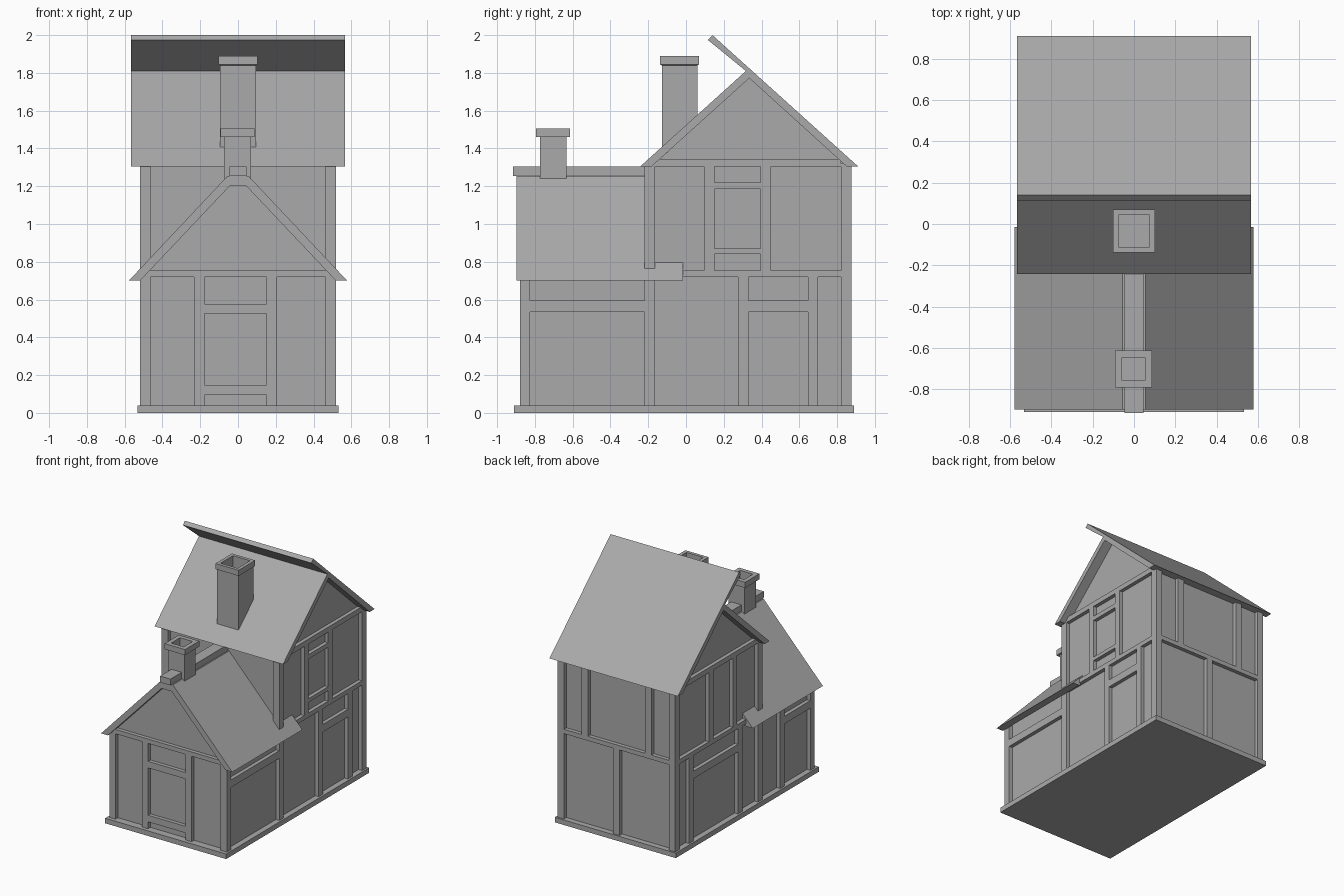
import bpy, bmesh

old = bpy.data.objects.get("Cube")
if old:
    bpy.data.objects.remove(old, do_unlink=True)

grey = bpy.data.materials.new("plain_grey")
grey.use_nodes = True
grey.diffuse_color = (0.4, 0.4, 0.4, 1)
grey.node_tree.nodes["Principled BSDF"].inputs["Base Color"].default_value = (0.4, 0.4, 0.4, 1)


def finish(name, bm):
    bmesh.ops.recalc_face_normals(bm, faces=bm.faces)
    mesh = bpy.data.meshes.new(name)
    bm.to_mesh(mesh)
    bm.free()
    mesh.materials.append(grey)
    obj = bpy.data.objects.new(name, mesh)
    bpy.context.scene.collection.objects.link(obj)


def prism(name, points, start, end, axis):
    """Extrude a profile (u, z) along the x or y axis."""
    bm = bmesh.new()
    place = (lambda u, z: (start, u, z)) if axis == "x" else (lambda u, z: (u, start, z))
    face = bm.faces.new([bm.verts.new(place(u, z)) for u, z in points])
    moved = bmesh.ops.extrude_face_region(bm, geom=[face])["geom"]
    step = (end - start, 0, 0) if axis == "x" else (0, end - start, 0)
    bmesh.ops.translate(bm, vec=step, verts=[v for v in moved if isinstance(v, bmesh.types.BMVert)])
    finish(name, bm)


def box(name, x, y, z):
    corners = [(x[0], z[0]), (x[1], z[0]), (x[1], z[1]), (x[0], z[1])]
    prism(name, corners, y[0], y[1], "y")


def timber(name, side, u, z):
    """Beam on one side of the house, u running along that side."""
    deep = 0.055
    if side == "front":
        box(name, u, (-0.88, -0.88 + deep), z)
    elif side == "back":
        box(name, u, (0.876 - deep, 0.876), z)
    elif side == "right":
        box(name, (0.518 - deep, 0.518), u, z)
    else:
        box(name, (-0.518, -0.518 + deep), u, z)


def chimney(name, cx, cy, rings):
    """Square rings of (half x, half y, z) joined into a hollow stack."""
    bm = bmesh.new()
    loops = []
    for hx, hy, z in rings:
        loops.append([bm.verts.new((cx + sx * hx, cy + sy * hy, z))
                      for sx, sy in ((-1, -1), (1, -1), (1, 1), (-1, 1))])
    for low, high in zip(loops, loops[1:]):
        for i in range(4):
            j = (i + 1) % 4
            bm.faces.new((low[i], low[j], high[j], high[i]))
    bm.faces.new(loops[0])
    bm.faces.new(loops[-1])
    finish(name, bm)


# Base slab and recessed walls
box("base_slab", (-0.533, 0.533), (-0.91, 0.89), (0, 0.04))
box("lower_walls", (-0.488, 0.488), (-0.85, 0.845), (0.04, 0.74))
box("upper_walls", (-0.488, 0.488), (-0.19, 0.845), (0.74, 1.32))
prism("wing_gable", [(-0.488, 0.735), (-0.045, 1.205), (0.045, 1.205), (0.488, 0.735)],
      -0.85, -0.19, "y")
prism("main_gable", [(-0.18, 1.306), (0.335, 1.775), (0.85, 1.306)], -0.488, 0.488, "x")

# Roofs
prism("wing_roof", [(-0.578, 0.70), (-0.055, 1.255), (0.055, 1.255), (0.578, 0.70),
                    (0.518, 0.70), (0.045, 1.20), (-0.045, 1.20), (-0.518, 0.70)],
      -0.898, -0.015, "y")
prism("main_roof", [(-0.242, 1.305), (0.317, 1.81), (0.115, 1.975), (0.14, 2.0),
                    (0.911, 1.305), (0.85, 1.305), (0.335, 1.772), (-0.182, 1.305)],
      -0.566, 0.566, "x")
box("wing_ridge_beam", (-0.045, 0.045), (-0.915, -0.18), (1.255, 1.305))

# Chimneys
chimney("main_chimney", 0, -0.034,
        [(0.094, 0.094, 1.30), (0.094, 0.094, 1.84), (0.102, 0.104, 1.845),
         (0.102, 0.104, 1.89), (0.075, 0.078, 1.89), (0.075, 0.078, 1.66)])
chimney("wing_chimney", -0.002, -0.703,
        [(0.072, 0.07, 1.24), (0.072, 0.07, 1.46), (0.09, 0.09, 1.46),
         (0.09, 0.09, 1.505), (0.056, 0.056, 1.505), (0.056, 0.056, 1.32)])

# Timbers shared by both long sides
LOW, HIGH = (0.04, 0.74), (0.74, 1.32)
RAIL = (0.535, 0.595)
for side in ("right", "left"):
    timber(side + "_front_post", side, (-0.88, -0.825), LOW)
    timber(side + "_back_post", side, (0.82, 0.876), (0.04, 1.32))
    timber(side + "_middle_post", side, (-0.22, -0.165), (0.04, 1.32))
    timber(side + "_floor_beam", side, (-0.165, 0.82), (0.72, 0.755))
    timber(side + "_gable_tie", side, (-0.165, 0.82), (1.305, 1.345))
    timber(side + "_rear_stud", side, (0.645, 0.70), LOW)
    for y in (0.095, 0.395):
        timber(side + "_upper_stud", side, (y, y + 0.055), HIGH)

# Right side window rails
timber("right_window_stud", "right", (0.275, 0.33), LOW)
timber("right_window_rail", "right", (0.33, 0.645), RAIL)
timber("right_wing_rail", "right", (-0.825, -0.22), RAIL)
for z in ((0.84, 0.87), (1.185, 1.22)):
    timber("right_upper_rail", "right", (0.15, 0.395), z)

# Left side studs and rails
for y in (0.03, -0.50):
    timber("left_lower_stud", "left", (y, y + 0.055), LOW)
for u in ((0.085, 0.645), (-0.825, -0.50)):
    timber("left_rail", "left", u, RAIL)

# Front gable tie, studs and window rails
timber("front_tie", "front", (-0.518, 0.518), (0.72, 0.755))
for x in (-0.232, 0.152):
    timber("front_stud", "front", (x, x + 0.055), LOW)
for z in ((0.095, 0.148), (0.525, 0.577)):
    timber("front_window_rail", "front", (-0.177, 0.152), z)

# Back beam and studs
timber("back_floor_beam", "back", (-0.463, 0.463), (0.72, 0.755))
timber("back_lower_stud", "back", (-0.028, 0.028), LOW)
for x in (-0.28, 0.28):
    timber("back_upper_stud", "back", (x - 0.028, x + 0.028), HIGH)
